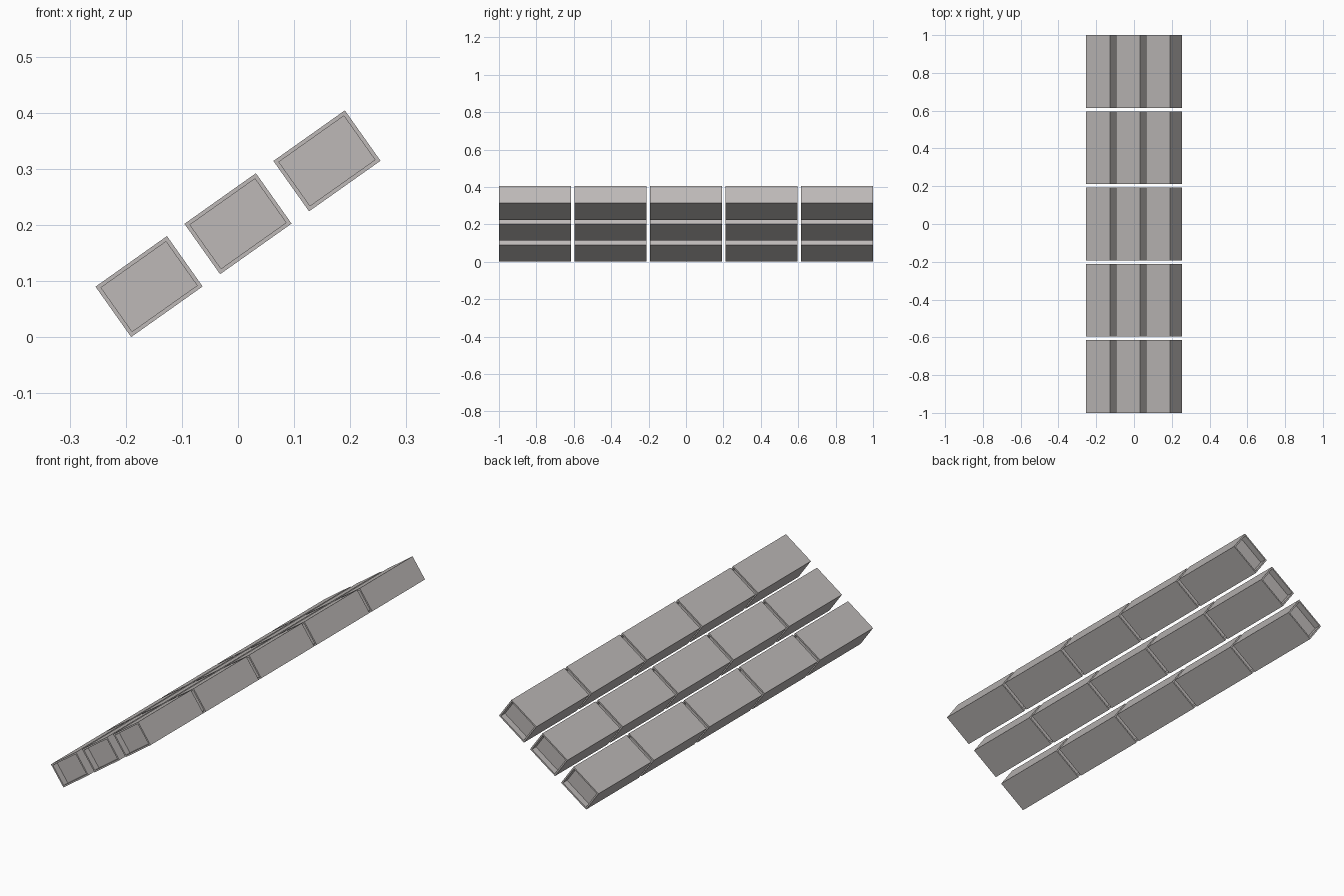
import bpy, bmesh, math
from mathutils import Matrix

if "Cube" in bpy.data.objects:
    bpy.data.objects.remove(bpy.data.objects["Cube"])

ROWS, COLS = 3, 5
LENGTH, WIDTH, HEIGHT = 0.385, 0.156, 0.110
PITCH = (2.0 - LENGTH) / (COLS - 1)
TILT = math.radians(35.3)
RIM, RECESS = 0.010, 0.03

grey = bpy.data.materials.new("warm_grey")
grey.diffuse_color = (0.51, 0.485, 0.475, 1)
grey.use_nodes = True
grey.node_tree.nodes["Principled BSDF"].inputs["Base Color"].default_value = grey.diffuse_color

# One block with a shallow recess in each y end
bm = bmesh.new()
bmesh.ops.create_cube(bm, size=1, matrix=Matrix.Diagonal((WIDTH, LENGTH, HEIGHT, 1)))
bm.normal_update()
for end in [f for f in bm.faces if abs(f.normal.y) > 0.9]:
    sign = 1 if end.normal.y > 0 else -1
    bmesh.ops.inset_region(bm, faces=[end], thickness=RIM)
    walls = bmesh.ops.extrude_discrete_faces(bm, faces=[end])
    for f in walls["faces"]:
        bmesh.ops.translate(bm, verts=f.verts, vec=(0, -sign * RECESS, 0))
bmesh.ops.recalc_face_normals(bm, faces=bm.faces)
mesh = bpy.data.meshes.new("block")
bm.to_mesh(mesh)
bm.free()
mesh.materials.append(grey)

# Three tilted rows of five blocks climbing along x
for r in range(ROWS):
    for c in range(COLS):
        block = bpy.data.objects.new(f"block_{r}_{c}", mesh)
        block.location = ((r - 1) * 0.1585, -1 + LENGTH / 2 + c * PITCH, 0.0905 + r * 0.112)
        block.rotation_euler = (0, -TILT, 0)
        bpy.context.collection.objects.link(block)
